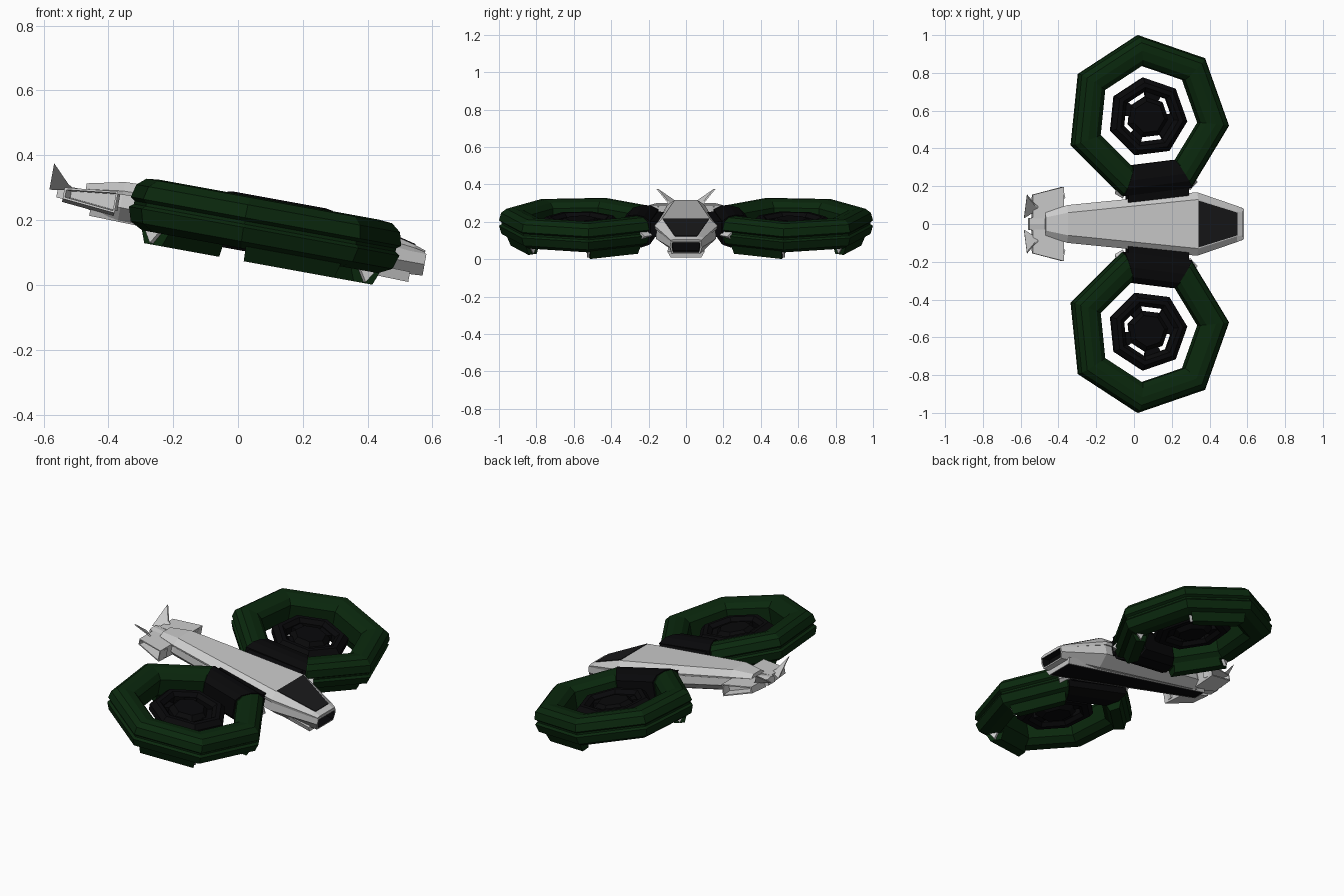
import bpy, bmesh, math
from mathutils import Matrix, Vector

if "Cube" in bpy.data.objects:
    bpy.data.objects.remove(bpy.data.objects["Cube"])

TILT = Matrix.Rotation(math.radians(10.3), 4, 'Y')   # whole craft sits nose-down
CX, CY, CZ = 0.038, 0.565, 0.194                     # fan centre before tilting


def material(name, col):
    m = bpy.data.materials.new(name)
    m.diffuse_color = (*col, 1)
    m.use_nodes = True
    m.node_tree.nodes["Principled BSDF"].inputs["Base Color"].default_value = m.diffuse_color
    return m


GREEN = material("dark_green", (0.003, 0.021, 0.004))
BLACK = material("black", (0.0025, 0.0025, 0.003))
GLASS = material("glass", (0.01, 0.01, 0.011))


def loft(name, sections, mat=None, closed=False, recess=None):
    """Skin matching cross-sections; recess = (direction, margin, depth, material)."""
    bm = bmesh.new()
    rows = [[bm.verts.new(p) for p in s] for s in sections]
    n, m = len(rows[0]), len(rows)
    for i in range(m if closed else m - 1):
        a, b = rows[i], rows[(i + 1) % m]
        for j in range(n):
            k = (j + 1) % n
            bm.faces.new((a[j], a[k], b[k], b[j]))
    if not closed:
        bm.faces.new(rows[0])
        bm.faces.new(rows[-1])
    bmesh.ops.recalc_face_normals(bm, faces=bm.faces)
    if recess:
        d, margin, depth, inner = recess
        bm.normal_update()
        f = max(bm.faces, key=lambda f: f.normal.dot(Vector(d)))
        bmesh.ops.inset_region(bm, faces=[f], thickness=margin)
        f2 = bmesh.ops.inset_region(bm, faces=[f], thickness=0.002, depth=-depth)
        if inner:
            for g in [f] + f2["faces"]:
                g.material_index = 1
    bm.transform(TILT)
    me = bpy.data.meshes.new(name)
    bm.to_mesh(me)
    bm.free()
    ob = bpy.data.objects.new(name, me)
    bpy.context.collection.objects.link(ob)
    if mat or (recess and recess[3]):
        me.materials.append(mat)
    if recess and recess[3]:
        me.materials.append(recess[3])
    return ob


def on_heptagon(k, r):
    """Point at fractional corner k of a seven-sided ring."""
    def corner(i):
        a = math.radians(97) - i * math.tau / 7
        return Vector((math.cos(a), math.sin(a), 0)) * r
    i = math.floor(k)
    return corner(i).lerp(corner(i + 1), k - i)


def sweep(name, profile, ks, side, mat=None, closed=False):
    secs = []
    for k in ks:
        sec = []
        for r, z in profile:
            p = on_heptagon(k, r)
            sec.append((CX + p.x, side * (CY + p.y), CZ + z))
        secs.append(sec)
    return loft(name, secs, mat, closed)


def sym(x, half):
    """Mirror half a cross-section of (y, z) points."""
    return [(x, y, z) for y, z in half] + [(x, -y, z) for y, z in reversed(half)]


def box(r0, r1, z0, z1):
    return [(r0, z0), (r1, z0), (r1, z1), (r0, z1)]


# fuselage: lower hull with nose intake
loft("hull", [
    sym(-0.515, [(0.045, 0.20), (0.05, 0.175), (0.03, 0.15)]),
    sym(-0.40, [(0.088, 0.215), (0.092, 0.17), (0.05, 0.13)]),
    sym(0.30, [(0.158, 0.225), (0.16, 0.165), (0.09, 0.115)]),
    sym(0.555, [(0.08, 0.198), (0.085, 0.165), (0.075, 0.13)])],
    recess=((1, 0, 0), 0.01, 0.05, BLACK))
# upper deck, overhanging the hull
loft("deck", [
    sym(-0.515, [(0.035, 0.225), (0.06, 0.207), (0.055, 0.197)]),
    sym(-0.40, [(0.06, 0.25), (0.10, 0.222), (0.095, 0.21)]),
    sym(0.297, [(0.13, 0.272), (0.168, 0.235), (0.165, 0.218)]),
    sym(0.515, [(0.065, 0.219), (0.096, 0.21), (0.092, 0.197)]),
    sym(0.55, [(0.06, 0.208), (0.083, 0.203), (0.08, 0.192)])])
loft("canopy", [
    sym(0.297, [(0.124, 0.275), (0.124, 0.262)]),
    sym(0.517, [(0.06, 0.222), (0.06, 0.21)])], GLASS)
# pale belly tray with a sunken black panel
loft("belly", [
    sym(-0.49, [(0.045, 0.16), (0.04, 0.128)]),
    sym(0.515, [(0.10, 0.135), (0.082, 0.103)])],
    recess=((0, 0, -1), 0.009, 0.004, BLACK))

ring_profile = [(0.427, 0.055), (0.438, 0.014), (0.424, 0.004), (0.424, -0.006), (0.438, -0.016),
                (0.424, -0.06), (0.382, -0.081), (0.31, -0.081), (0.277, -0.05), (0.277, 0.045),
                (0.305, 0.072), (0.355, 0.082), (0.398, 0.078)]
rotor_profile = [(0.212, 0.015), (0.212, -0.02), (0.19, -0.04), (0.155, -0.04),
                 (0.138, -0.02), (0.138, 0.02), (0.16, 0.04), (0.185, 0.04)]

for side, tag in ((1, "left"), (-1, "right")):
    # fan ring and inner rotor
    sweep("fan_ring_" + tag, ring_profile, range(7), side, GREEN, True)
    sweep("rotor_ring_" + tag, rotor_profile, range(7), side, BLACK, True)
    hub = [(0.085, 0.035), (0.112, 0.01), (0.112, -0.015), (0.08, -0.04)]
    loft("rotor_hub_" + tag, [
        [(CX + p.x, side * (CY + p.y), CZ + z) for p in (on_heptagon(k, r) for k in range(7))]
        for r, z in hub], BLACK)
    for n, ks in enumerate(((1.7, 2, 2.95), (3.95, 4, 4.55), (5.45, 6, 6.1), (0.0, 0.75))):
        sweep(f"rotor_spoke_{tag}_{n}", box(0.09, 0.16, -0.02, 0.015), ks, side, BLACK)
    # lower skirts with pale end wedges
    for n, (a, b) in enumerate(((0, 1), (3, 2), (4, 5))):
        d = b - a
        sweep(f"skirt_{tag}_{n}", [(0.40, -0.07), (0.38, -0.119), (0.32, -0.119), (0.30, -0.07)],
              (a + d * 0.04, a + d * 0.95), side, GREEN)
        sweep(f"skirt_wedge_{tag}_{n}", [(0.325, -0.075), (0.35, -0.115), (0.375, -0.075)],
              (a + d * 0.94, a + d * 1.0), side)
    # black mount clamped over the inboard ring segment
    sweep("ring_mount_" + tag, [(0.442, 0.06), (0.442, -0.065), (0.385, -0.088), (0.305, -0.088),
                                (0.268, -0.055), (0.268, 0.05), (0.30, 0.077), (0.355, 0.087),
                                (0.40, 0.083)], (3.02, 3.98), side, BLACK)
    loft("pylon_" + tag, [
        [(x, side * y, z) for x, z in ((-0.075, 0.165), (0.25, 0.165), (0.25, zt), (-0.075, zt))]
        for y, zt in ((0.07, 0.235), (0.235, 0.258))], BLACK)
    # pale corner wedges beside the mount
    for n, (k0, k1) in enumerate(((2.88, 3.04), (3.96, 4.1))):
        sweep(f"mount_wedge_{tag}_{n}", [(0.41, 0.02), (0.456, -0.015), (0.41, -0.05)],
              (k0, k1), side)
    # tail duct with recessed outer side
    loft("tail_duct_" + tag, [
        [(x, side * y, z) for y, z in ((yi, z0), (yo, z0 + 0.01), (yo, z1), (yi, z1))]
        for x, yi, yo, z0, z1 in ((-0.415, 0.03, 0.197, 0.14, 0.218),
                                  (-0.58, 0.03, 0.155, 0.155, 0.2))],
        recess=((-0.3, side, 0), 0.009, 0.06, None))
    # canted tail fin
    loft("tail_fin_" + tag, [
        [(x, side * (y + t), z) for x, y, z in ((-0.625, 0.03, 0.185), (-0.545, 0.08, 0.198),
                                               (-0.57, 0.095, 0.212), (-0.625, 0.148, 0.268))]
        for t in (0, 0.01)])
    loft("fin_root_" + tag, [
        [(x, side * y, z) for y, z in ((0.0, 0.165), (w, 0.165), (w, 0.2), (0.0, 0.205))]
        for x, w in ((-0.50, 0.05), (-0.60, 0.03))])
